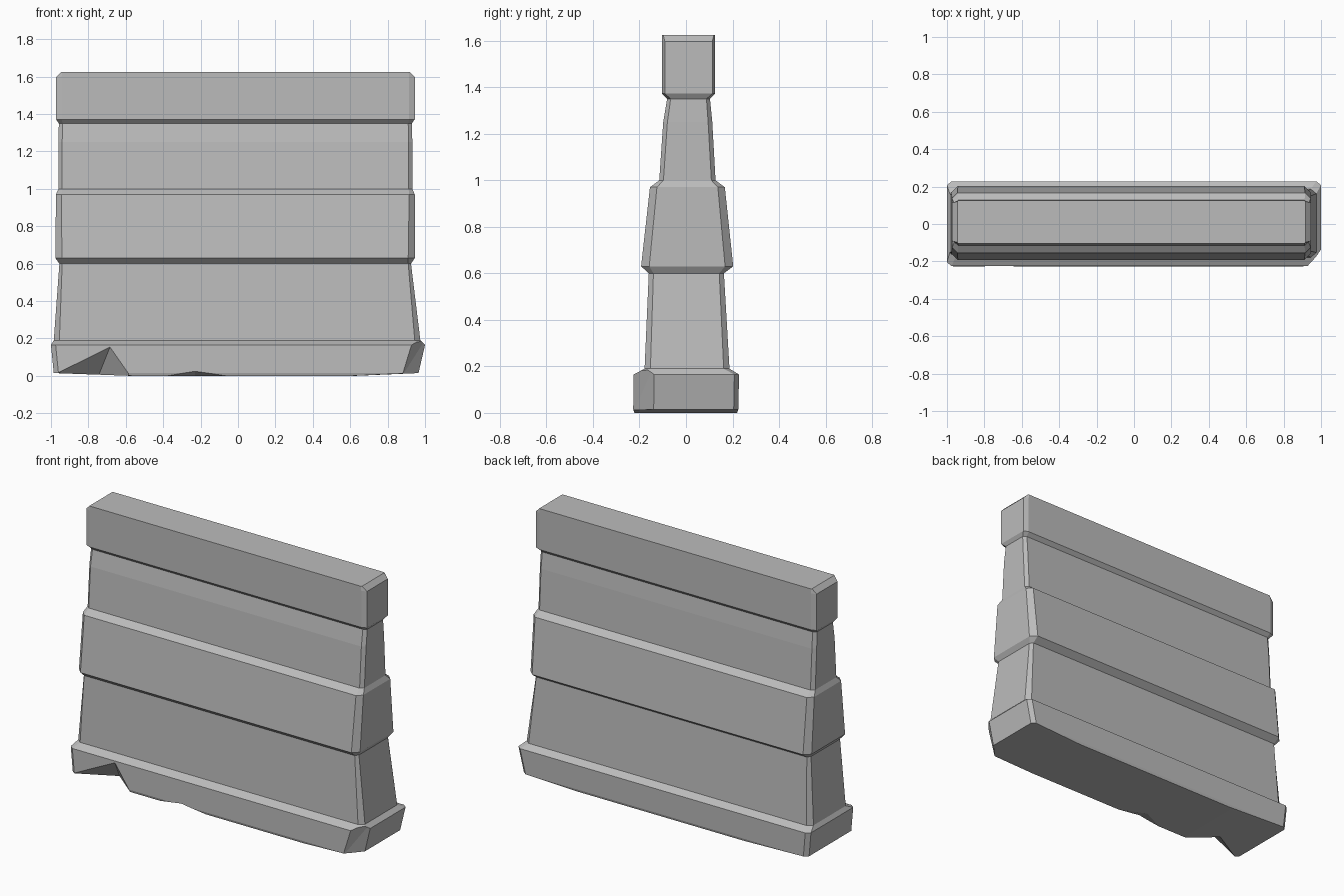
import bpy
import bmesh

cube = bpy.data.objects.get("Cube")
if cube:
    bpy.data.objects.remove(cube, do_unlink=True)

concrete = bpy.data.materials.new("concrete_grey")
concrete.use_nodes = True
grey = (0.5, 0.5, 0.5, 1)
concrete.diffuse_color = grey
concrete.node_tree.nodes["Principled BSDF"].inputs["Base Color"].default_value = grey


def make_object(name, bm):
    bmesh.ops.recalc_face_normals(bm, faces=bm.faces)
    mesh = bpy.data.meshes.new(name)
    bm.to_mesh(mesh)
    bm.free()
    mesh.materials.append(concrete)
    obj = bpy.data.objects.new(name, mesh)
    bpy.context.collection.objects.link(obj)
    return obj


def ring(bm, z, x0, x1, y0, y1, cx, cy):
    """Rectangle with chamfered corners at height z."""
    outline = [(x0 + cx, y0), (x1 - cx, y0), (x1, y0 + cy), (x1, y1 - cy),
               (x1 - cx, y1), (x0 + cx, y1), (x0, y1 - cy), (x0, y0 + cy)]
    return [bm.verts.new((x, y, z)) for x, y in outline]


def loft(name, sections):
    bm = bmesh.new()
    rings = [ring(bm, *s) for s in sections]
    for low, high in zip(rings, rings[1:]):
        for i in range(8):
            j = (i + 1) % 8
            bm.faces.new((low[i], low[j], high[j], high[i]))
    bm.faces.new(rings[0][::-1])
    bm.faces.new(rings[-1])
    return make_object(name, bm)


def chip(name, points):
    """Convex cutter for a broken piece."""
    bm = bmesh.new()
    verts = [bm.verts.new(p) for p in points]
    bmesh.ops.convex_hull(bm, input=verts)
    obj = make_object(name, bm)
    obj.hide_render = True
    return obj


# Stepped wall: z, x range, y range, corner chamfer in x and y
wall = loft("wall", [
    (0.0, -0.57, 0.62, -0.222, 0.22, 0.02, 0.02),
    (0.015, -0.985, 0.965, -0.227, 0.225, 0.025, 0.02),
    (0.165, -1.0, 1.0, -0.225, 0.228, 0.025, 0.02),
    (0.19, -0.985, 0.975, -0.178, 0.187, 0.03, 0.025),
    (0.6, -0.955, 0.925, -0.16, 0.163, 0.015, 0.02),
    (0.63, -0.977, 0.945, -0.193, 0.203, 0.035, 0.035),
    (0.97, -0.973, 0.945, -0.155, 0.167, 0.03, 0.03),
    (1.0, -0.96, 0.932, -0.115, 0.127, 0.02, 0.018),
    (1.25, -0.96, 0.932, -0.098, 0.113, 0.02, 0.018),
    (1.35, -0.958, 0.93, -0.081, 0.103, 0.02, 0.015),
    (1.372, -0.973, 0.945, -0.103, 0.125, 0.03, 0.012),
    (1.597, -0.973, 0.945, -0.103, 0.125, 0.03, 0.012),
    (1.625, -0.945, 0.917, -0.103, 0.125, 0.005, 0.005),
])

# Broken places along the foot
cutters = [
    chip("large_chip", [(-0.98, -0.235, 0.015), (-0.68, -0.235, 0.165),
                        (-0.56, -0.235, -0.01), (-0.76, -0.17, 0.06),
                        (-0.75, -0.08, -0.01), (-0.75, -0.35, -0.05)]),
    chip("small_chip", [(-0.47, -0.235, -0.01), (-0.23, -0.235, 0.027),
                        (0.04, -0.235, -0.01), (-0.23, -0.12, -0.01),
                        (-0.23, -0.35, -0.05)]),
    chip("corner_chip", [(0.865, -0.235, -0.02), (0.985, -0.11, -0.02),
                         (0.93, -0.235, 0.2), (1.005, -0.14, 0.2),
                         (1.1, -0.3, -0.02), (1.1, -0.3, 0.2)]),
]
for cutter in cutters:
    mod = wall.modifiers.new(cutter.name, "BOOLEAN")
    mod.operation = "DIFFERENCE"
    mod.solver = "EXACT"
    mod.object = cutter

# Bake the cuts and drop the cutters
graph = bpy.context.evaluated_depsgraph_get()
cut_mesh = bpy.data.meshes.new_from_object(wall.evaluated_get(graph))
wall.modifiers.clear()
wall.data = cut_mesh
for cutter in cutters:
    bpy.data.objects.remove(cutter, do_unlink=True)
